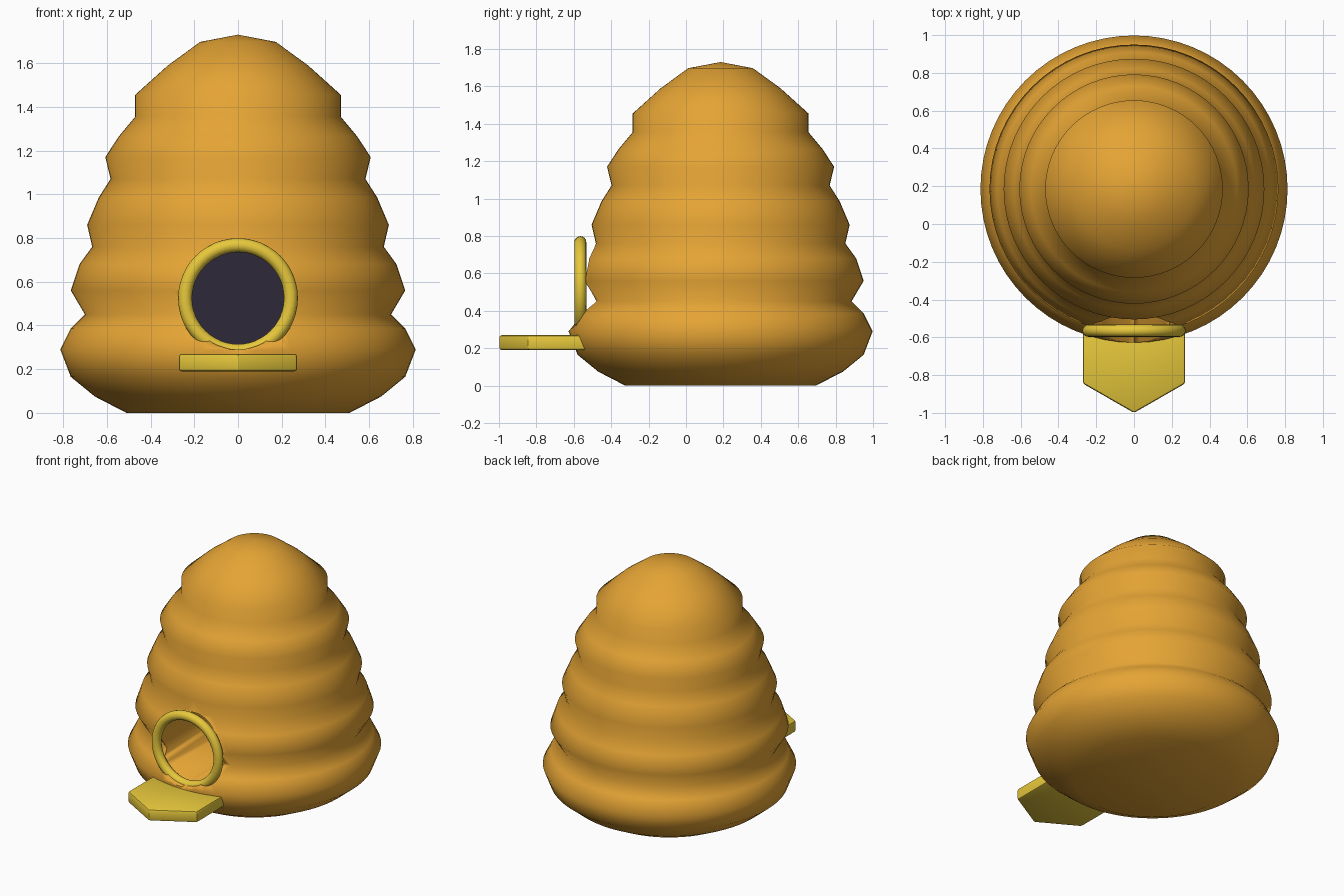
import bpy, bmesh
from math import sin, cos, pi, radians

if "Cube" in bpy.data.objects:
    bpy.data.objects.remove(bpy.data.objects["Cube"])

CY = 0.185          # hive axis in y
HOLE_Z = 0.525      # entrance centre height


def material(name, rgb):
    m = bpy.data.materials.new(name)
    m.diffuse_color = (*rgb, 1)
    m.use_nodes = True
    m.node_tree.nodes["Principled BSDF"].inputs["Base Color"].default_value = m.diffuse_color
    return m


straw = material("straw", (0.78, 0.37, 0.035))
yellow = material("yellow", (0.80, 0.58, 0.045))
dark = material("dark", (0.028, 0.022, 0.04))


def make(name, bm, mat):
    bmesh.ops.recalc_face_normals(bm, faces=bm.faces)
    me = bpy.data.meshes.new(name)
    bm.to_mesh(me)
    bm.free()
    ob = bpy.data.objects.new(name, me)
    bpy.context.collection.objects.link(ob)
    if mat:
        me.materials.append(mat)
    return ob


def activate(ob):
    bpy.ops.object.select_all(action='DESELECT')
    ob.select_set(True)
    bpy.context.view_layer.objects.active = ob


# Hive body: stacked straw bands, lathed profile (radius, z)
profile = [(0.51, 0), (0.655, 0.075), (0.765, 0.165), (0.813, 0.29),
           (0.765, 0.385), (0.70, 0.45), (0.765, 0.56), (0.725, 0.68),
           (0.667, 0.76), (0.69, 0.86), (0.637, 0.985), (0.583, 1.07),
           (0.607, 1.17), (0.545, 1.265), (0.47, 1.355), (0.47, 1.455),
           (0.32, 1.59), (0.173, 1.697)]
N = 64
bm = bmesh.new()
rings = [[bm.verts.new((r * cos(2 * pi * i / N), CY + r * sin(2 * pi * i / N), z))
          for i in range(N)] for r, z in profile]
for a, b in zip(rings, rings[1:]):
    for i in range(N):
        j = (i + 1) % N
        bm.faces.new((a[i], a[j], b[j], b[i]))
bm.faces.new(rings[0][::-1])
tip = bm.verts.new((0, CY, 1.73))
for i in range(N):
    bm.faces.new((rings[-1][i], rings[-1][(i + 1) % N], tip))
hive = make("hive_body", bm, straw)


# Entrance tunnel cut into the front
def disc(bm, r, y, n=48):
    return [bm.verts.new((r * cos(2 * pi * i / n), y, HOLE_Z + r * sin(2 * pi * i / n)))
            for i in range(n)]


bm = bmesh.new()
front, back = disc(bm, 0.235, -1.0), disc(bm, 0.235, 0.15)
for i in range(48):
    j = (i + 1) % 48
    bm.faces.new((front[i], front[j], back[j], back[i]))
bm.faces.new(front)
bm.faces.new(back)
cutter = make("entrance_cutter", bm, straw)
cutter.hide_render = True

activate(hive)
mod = hive.modifiers.new("entrance", 'BOOLEAN')
mod.operation = 'DIFFERENCE'
mod.solver = 'EXACT'
mod.object = cutter
bpy.ops.object.modifier_apply(modifier=mod.name)
bpy.data.objects.remove(cutter)
activate(hive)
bpy.ops.object.shade_smooth_by_angle(angle=radians(80))

# Dark back of the tunnel
bm = bmesh.new()
f = bm.faces.new(disc(bm, 0.234, 0.145))
back_wall = make("entrance_dark", bm, dark)
if back_wall.data.polygons[0].normal.y > 0:
    back_wall.data.flip_normals()

# Entrance ring
bpy.ops.mesh.primitive_torus_add(major_radius=0.242, minor_radius=0.032,
                                 major_segments=48, minor_segments=16,
                                 location=(0, -0.565, HOLE_Z), rotation=(pi / 2, 0, 0))
ring = bpy.context.object
ring.name = "entrance_ring"
ring.data.materials.append(yellow)
bpy.ops.object.shade_smooth()

# Landing board: pointed pentagon slab
outline = [(-0.27, -0.50), (-0.27, -0.845), (0, -1.0), (0.27, -0.845), (0.27, -0.50)]
bm = bmesh.new()
base = bm.faces.new([bm.verts.new((x, y, 0.19)) for x, y in outline])
ext = bmesh.ops.extrude_face_region(bm, geom=[base])
for v in ext["geom"]:
    if isinstance(v, bmesh.types.BMVert):
        v.co.z = 0.27
board = make("landing_board", bm, yellow)
bev = board.modifiers.new("soft_edges", 'BEVEL')
bev.width = 0.012
bev.segments = 2
activate(board)
bpy.ops.object.modifier_apply(modifier=bev.name)
bpy.ops.object.shade_smooth_by_angle(angle=radians(30))
